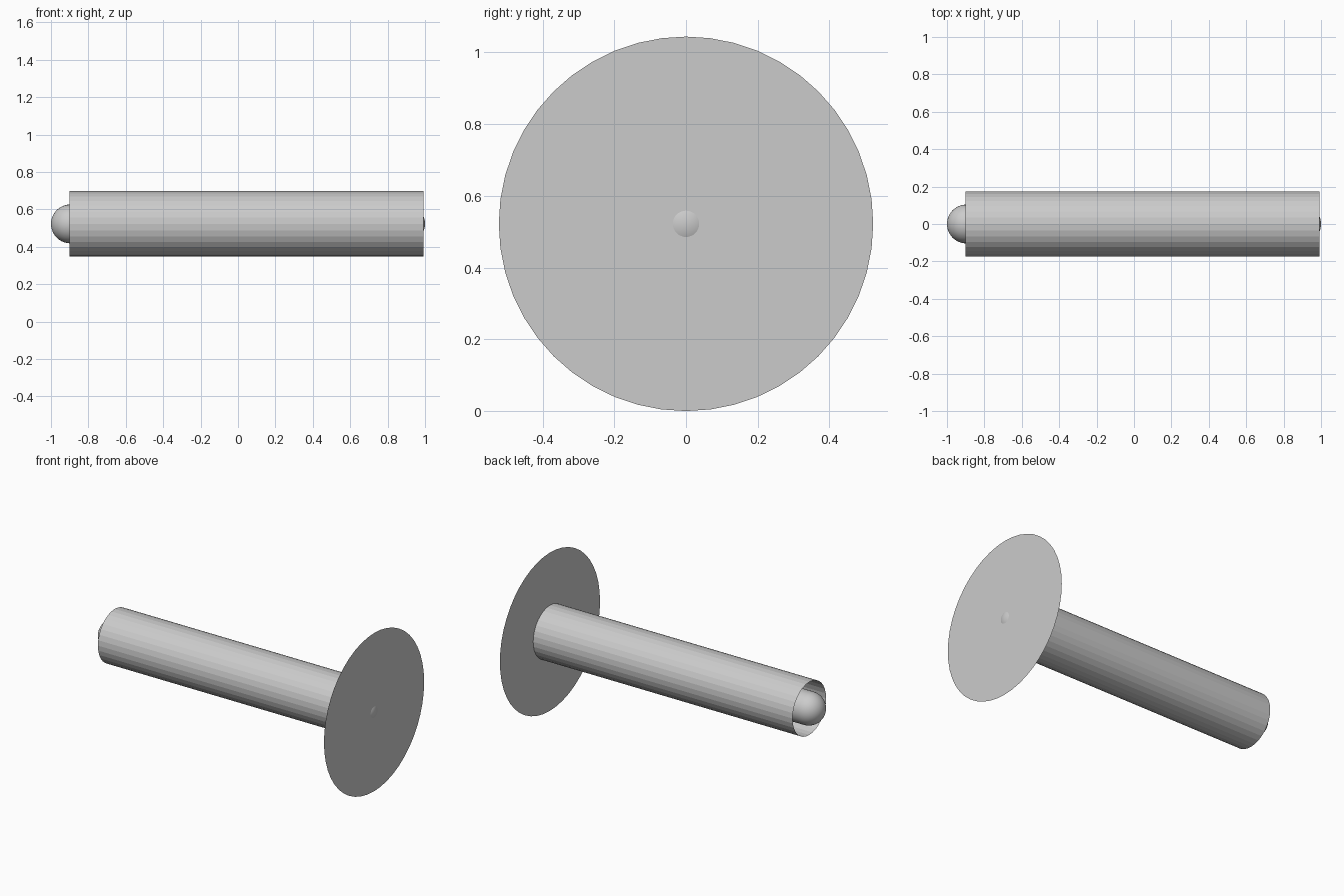
import bpy, bmesh, math

if "Cube" in bpy.data.objects:
    bpy.data.objects.remove(bpy.data.objects["Cube"])

AXIS_Z = 0.522      # height of the shared axis
FACE_X = 0.993      # plane of the disc and tube end


def finish(name, bm, smooth=False):
    bmesh.ops.recalc_face_normals(bm, faces=bm.faces)
    for f in bm.faces:
        f.smooth = smooth
    mesh = bpy.data.meshes.new(name)
    bm.to_mesh(mesh)
    bm.free()
    obj = bpy.data.objects.new(name, mesh)
    bpy.context.collection.objects.link(obj)
    return obj


def revolve(name, profile, sides, smooth=False):
    """Spin (x, radius) points around the horizontal axis."""
    bm = bmesh.new()
    verts = [bm.verts.new((x, 0, AXIS_Z + r)) for x, r in profile]
    edges = [bm.edges.new(pair) for pair in zip(verts, verts[1:])]
    bmesh.ops.spin(bm, geom=verts + edges, cent=(0, 0, AXIS_Z), axis=(1, 0, 0),
                   angle=2 * math.pi, steps=sides)
    bmesh.ops.remove_doubles(bm, verts=bm.verts, dist=1e-5)
    return finish(name, bm, smooth)


# Outer tube, thin and open at the left end
revolve("outer_tube", [(-0.9, 0.175), (FACE_X, 0.175)], 32)

# Thin end disc
bm = bmesh.new()
ring = [bm.verts.new((FACE_X, 0.522 * math.sin(a), AXIS_Z + 0.522 * math.cos(a)))
        for a in (2 * math.pi * i / 48 for i in range(48))]
bm.faces.new(ring)
finish("end_disc", bm)

# Round-ended inner rod, its tips showing at both ends
R, STEPS = 0.104, 10
left = [(-1 + R - R * math.cos(t), R * math.sin(t))
        for t in (math.pi / 2 * i / STEPS for i in range(STEPS + 1))]
right = [(-x, r) for x, r in reversed(left)]
revolve("inner_rod", left + right, 32, smooth=True)
